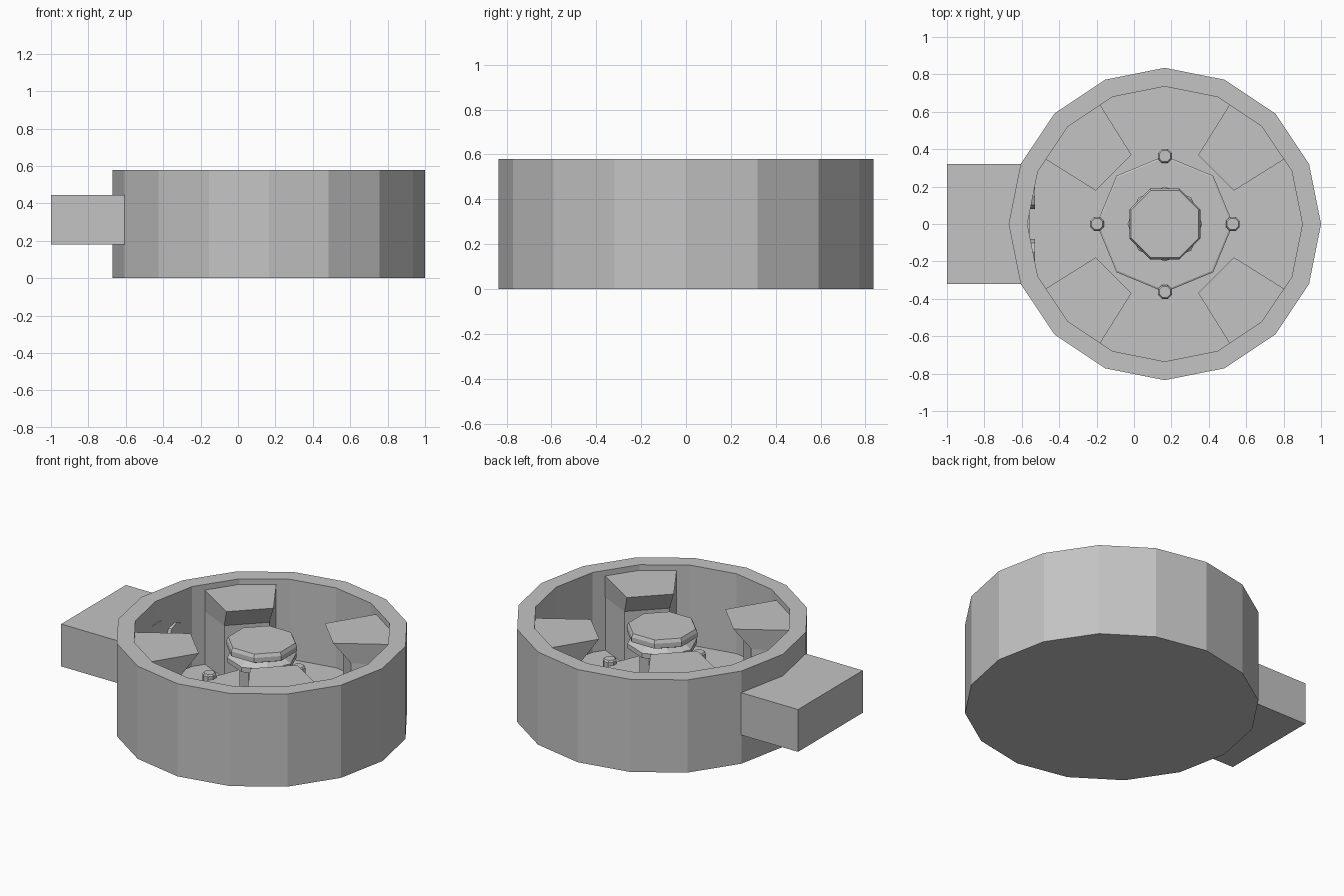
import bpy, bmesh, math
from mathutils import Vector

if "Cube" in bpy.data.objects:
    bpy.data.objects.remove(bpy.data.objects["Cube"])

CX = 0.165  # centre of the round housing

grey = bpy.data.materials.new("plain_grey")
grey.diffuse_color = (0.55, 0.55, 0.55, 1)
grey.use_nodes = True
grey.node_tree.nodes["Principled BSDF"].inputs["Base Color"].default_value = grey.diffuse_color


def loft(name, rings):
    """Skin a list of equal-length point rings, capped at both ends."""
    bm = bmesh.new()
    vs = [[bm.verts.new(p) for p in ring] for ring in rings]
    n = len(vs[0])
    for a, b in zip(vs, vs[1:]):
        for i in range(n):
            j = (i + 1) % n
            bm.faces.new((a[i], a[j], b[j], b[i]))
    bm.faces.new(vs[0][::-1])
    bm.faces.new(vs[-1])
    bmesh.ops.recalc_face_normals(bm, faces=bm.faces)
    me = bpy.data.meshes.new(name)
    bm.to_mesh(me)
    bm.free()
    me.materials.append(grey)
    ob = bpy.data.objects.new(name, me)
    bpy.context.collection.objects.link(ob)
    return ob


def lathe(name, profile, n, x=CX, y=0.0, phase=0.0):
    """Vertical many-sided solid from (radius, z) pairs."""
    return loft(name, [[(x + r * math.cos(phase + math.tau * i / n),
                         y + r * math.sin(phase + math.tau * i / n), z)
                        for i in range(n)] for r, z in profile])


# open round housing with floor
lathe("housing", [(0.835, 0), (0.835, 0.58), (0.735, 0.58), (0.735, 0.08)], 16)

# side box, passing through the wall
loft("side_box", [[(x, -0.32, 0.18), (x, 0.32, 0.18), (x, 0.32, 0.445), (x, -0.32, 0.445)]
                  for x in (-1.0, -0.56)])

# two short sockets on the inner end of the box
for s in (-1, 1):
    loft("socket", [[(x, s * 0.15 + 0.07 * math.cos(math.tau * i / 8),
                      0.33 + 0.07 * math.sin(math.tau * i / 8)) for i in range(8)]
                    for x in (-0.58, -0.53)])

# four wall blocks with an overhanging inner edge
for k in range(4):
    a = math.radians(45 + 90 * k)
    u, v = Vector((math.cos(a), math.sin(a))), Vector((-math.sin(a), math.cos(a)))
    rings = []
    for z, inner, half in ((0.07, 0.49, 0.13), (0.41, 0.49, 0.13), (0.545, 0.387, 0.135)):
        flat = [(inner, -half), (0.70, -0.207), (0.74, 0), (0.70, 0.207), (inner, half)]
        rings.append([(CX + u.x * d + v.x * t, u.y * d + v.y * t, z) for d, t in flat])
    loft("wall_block", rings)

# eight-sided base plate with four pegs
lathe("base_plate", [(0.365, 0.07), (0.365, 0.20), (0.355, 0.205)], 8)
for k in range(4):
    a = math.pi / 2 * k
    lathe("peg", [(0.04, 0.07), (0.04, 0.225), (0.032, 0.235)], 8,
          CX + 0.363 * math.cos(a), 0.363 * math.sin(a), math.pi / 8)

# central stem and capped hub
lathe("hub_stem", [(0.13, 0.19), (0.13, 0.48)], 8)
lathe("hub_collar", [(0.15, 0.39), (0.20, 0.41), (0.20, 0.44), (0.15, 0.47)], 8)
lathe("hub_cap", [(0.15, 0.46), (0.205, 0.485), (0.205, 0.515), (0.195, 0.535)], 8, phase=math.pi / 8)
